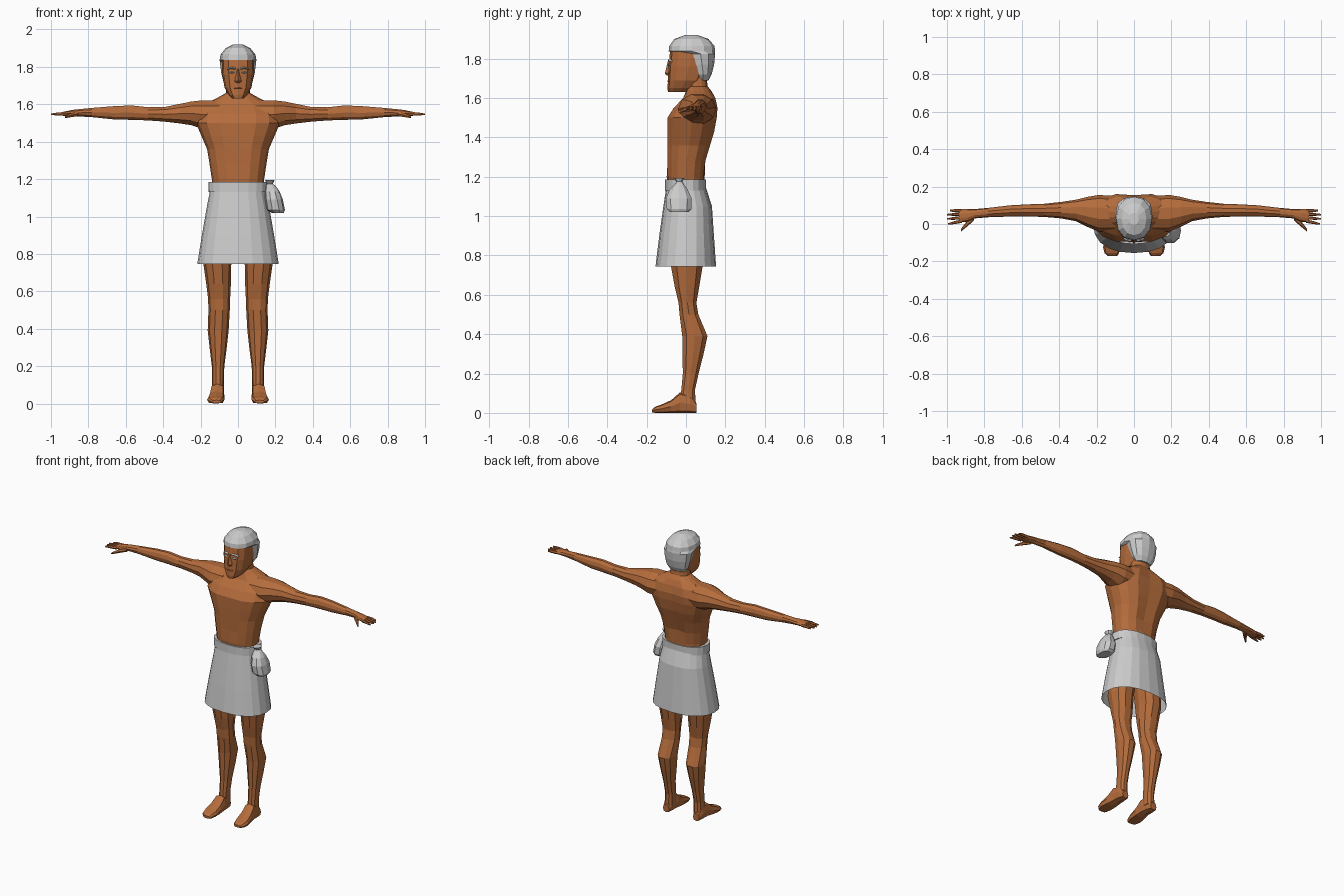
import bpy, bmesh
from math import cos, sin, pi

skin = bpy.data.materials.new("skin")
skin.diffuse_color = (0.46, 0.15, 0.045, 1)


def loft(name, axis, rings, n=8, p=2.0, mat=None, mirror=False, caps=True):
    """Skin rings (t, a0, a1, b0, b1): t along the axis, a/b the cross-section limits."""
    bm = bmesh.new()
    loops = []
    for t, a0, a1, b0, b1 in rings:
        loop = []
        for i in range(n):
            c, s = round(cos(2 * pi * i / n), 6), round(sin(2 * pi * i / n), 6)
            c = (1 if c >= 0 else -1) * abs(c) ** (2 / p)
            s = (1 if s >= 0 else -1) * abs(s) ** (2 / p)
            a = (a0 + a1) / 2 + c * (a1 - a0) / 2
            b = (b0 + b1) / 2 + s * (b1 - b0) / 2
            co = {"x": (t, a, b), "y": (a, t, b), "z": (a, b, t)}[axis]
            loop.append(bm.verts.new(co))
        loops.append(loop)
    for lo, hi in zip(loops, loops[1:]):
        for i in range(n):
            j = (i + 1) % n
            bm.faces.new((lo[i], lo[j], hi[j], hi[i]))
    if caps:
        bm.faces.new(loops[0])
        bm.faces.new(loops[-1])
    bmesh.ops.recalc_face_normals(bm, faces=bm.faces[:])
    me = bpy.data.meshes.new(name)
    bm.to_mesh(me)
    bm.free()
    ob = bpy.data.objects.new(name, me)
    bpy.context.collection.objects.link(ob)
    if mat:
        me.materials.append(mat)
    if mirror:
        ob.modifiers.new("mirror", "MIRROR")
    return ob


def sym(rows):
    """Rings centred on x = 0, given as (z, half width, y front, y back)."""
    return [(z, -h, h, f, b) for z, h, f, b in rows]


# Torso and neck, with a groove down the spine and breastbone
torso = loft("torso", "z", sym([
    (1.12, .135, -.09, .095), (1.20, .14, -.098, .095), (1.28, .152, -.10, .105),
    (1.36, .165, -.102, .13), (1.43, .195, -.103, .152), (1.50, .225, -.102, .165),
    (1.55, .22, -.07, .168), (1.60, .18, -.02, .155), (1.635, .11, .0, .13),
    (1.66, .065, .01, .11), (1.74, .06, .0, .10)]), n=16, p=2.3, mat=skin)
for v in torso.data.vertices:
    if abs(v.co.x) < .001 and 1.25 < v.co.z < 1.62:
        v.co.y += -.014 if v.co.y > .05 else .008

# Head, nose, brows and eyes
loft("head", "z", sym([
    (1.63, .03, -.092, .03), (1.65, .05, -.094, .05), (1.69, .072, -.092, .09),
    (1.76, .084, -.09, .12), (1.80, .086, -.085, .13), (1.85, .085, -.08, .13),
    (1.89, .055, -.05, .10)]), n=12, p=2.6, mat=skin)
loft("nose", "z", sym([
    (1.715, .016, -.098, -.07), (1.725, .018, -.107, -.07), (1.79, .007, -.092, -.07)]),
    n=4, mat=skin)
loft("brow", "x", [(.014, -.093, -.075, 1.785, 1.797), (.035, -.092, -.07, 1.79, 1.801),
                   (.056, -.082, -.06, 1.783, 1.79)], n=4, mirror=True)
loft("eye", "x", [(.018, -.09, -.07, 1.768, 1.772), (.032, -.092, -.07, 1.764, 1.777),
                  (.048, -.084, -.06, 1.768, 1.772)], n=6, mirror=True)
loft("mouth", "x", [(-.022, -.093, -.07, 1.684, 1.688), (0, -.099, -.07, 1.68, 1.692),
                    (.022, -.093, -.07, 1.684, 1.688)], n=4, mat=skin)

# Hair: cap, with the nape hanging behind the ears
loft("hair", "z", sym([
    (1.69, .055, .06, .115), (1.72, .078, .045, .13), (1.77, .09, .02, .143),
    (1.825, .097, .0, .148), (1.838, .098, -.088, .148), (1.865, .094, -.085, .145),
    (1.90, .066, -.06, .115), (1.92, .025, -.005, .06)]), n=12, p=2.2)

# Arms and hands
loft("arm", "x", [
    (.10, -.04, .15, 1.46, 1.625), (.19, -.04, .155, 1.465, 1.625),
    (.25, -.015, .145, 1.485, 1.618), (.31, .015, .13, 1.495, 1.605),
    (.39, .03, .118, 1.505, 1.588), (.48, .038, .108, 1.512, 1.586),
    (.57, .04, .105, 1.515, 1.596), (.66, .04, .10, 1.517, 1.592),
    (.78, .036, .086, 1.53, 1.582), (.85, .03, .08, 1.534, 1.575),
    (.89, .012, .08, 1.536, 1.57), (.935, .008, .078, 1.538, 1.56)],
    n=10, mat=skin, mirror=True)
for i, (y0, y1, tip) in enumerate([(.07, .072, .985), (.052, .05, 1.0),
                                   (.034, .027, 1.0), (.015, .0, .995)]):
    loft(f"finger_{i + 1}", "x", [
        (.92, y0 - .009, y0 + .009, 1.54, 1.56),
        (.96, (y0 + y1) / 2 - .008, (y0 + y1) / 2 + .008, 1.54, 1.558),
        (tip, y1 - .004, y1 + .004, 1.541, 1.551)], n=6, mat=skin, mirror=True)
loft("thumb", "x", [(.855, .02, .05, 1.535, 1.56), (.89, -.012, .02, 1.53, 1.555),
                    (.925, -.04, -.026, 1.525, 1.538)], n=6, mat=skin, mirror=True)

# Legs and feet
loft("leg", "z", [
    (.92, .01, .165, -.08, .10), (.745, .036, .185, -.08, .088), (.64, .038, .17, -.06, .07),
    (.56, .042, .16, -.04, .055), (.50, .044, .158, -.035, .065), (.39, .05, .162, -.022, .112),
    (.30, .06, .152, -.02, .092), (.20, .073, .14, -.018, .066), (.12, .076, .138, -.025, .048),
    (.04, .076, .142, -.035, .05)], n=10, p=2.2, mat=skin, mirror=True)
loft("foot", "y", [
    (.053, .09, .135, 0, .05), (.02, .08, .145, 0, .09), (-.03, .074, .148, 0, .105),
    (-.075, .072, .157, 0, .065), (-.125, .072, .165, 0, .042), (-.155, .08, .158, 0, .032),
    (-.172, .09, .14, .002, .018)], n=8, p=3.2, mat=skin, mirror=True)

# Skirt and waistband
loft("skirt", "z", sym([
    (1.15, .147, -.10, .10), (1.05, .167, -.115, .132), (.90, .193, -.136, .142),
    (.745, .218, -.155, .153)]), n=20, p=2.3, caps=False)
loft("waistband", "z", sym([
    (1.13, .138, -.09, .09), (1.13, .158, -.107, .102), (1.185, .157, -.107, .102),
    (1.185, .138, -.09, .09)]), n=20, p=2.3, caps=False)

# Belt pouch with gathered neck
loft("pouch", "z", [
    (1.02, .18, .245, -.085, .015), (1.035, .152, .251, -.10, .03), (1.09, .143, .24, -.105, .032),
    (1.135, .143, .222, -.085, .01), (1.165, .148, .20, -.055, -.012), (1.175, .155, .187, -.05, -.02),
    (1.195, .145, .195, -.068, -.004)], n=10, p=2.3)
